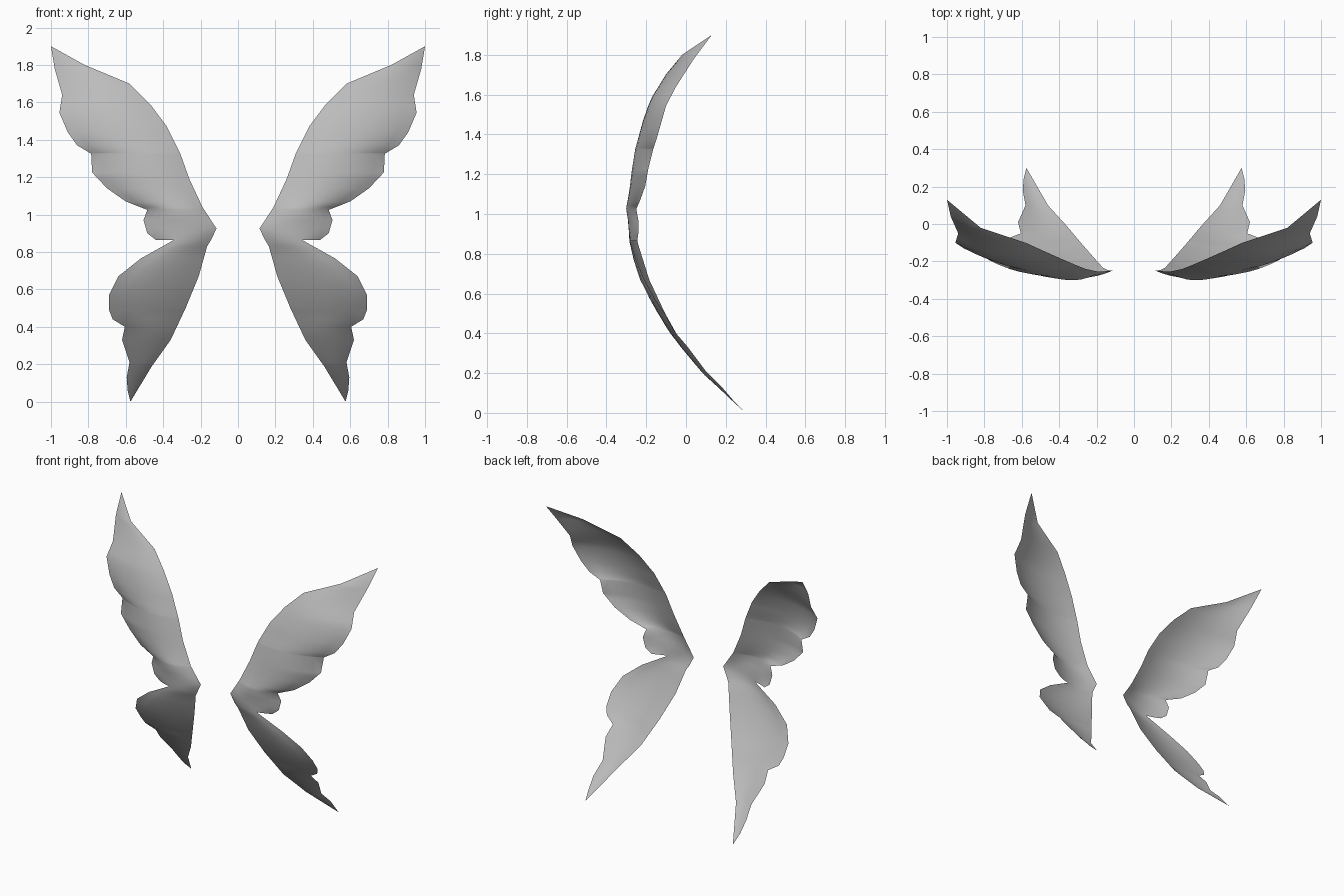
import bpy
import bmesh
from mathutils import Vector

default_cube = bpy.data.objects.get("Cube")
if default_cube:
    bpy.data.objects.remove(default_cube, do_unlink=True)

# One plain grey for the whole membrane
grey = bpy.data.materials.new("wing_grey")
grey.use_nodes = True
grey_colour = (0.5, 0.5, 0.5, 1)
grey.diffuse_color = grey_colour
grey.node_tree.nodes["Principled BSDF"].inputs["Base Color"].default_value = grey_colour

# Edge outlines as (height, sideways, depth), from top to bottom.
# The inner edge is smooth, the outer edge is scalloped.
# The bulge is (height, forward swell of the membrane).
forewing = dict(
    inner=[(1.9, 1, .13), (1.8, .82, -.02), (1.7, .58, -.1), (1.59, .47, -.15),
           (1.47, .38, -.19), (1.33, .31, -.22), (1.19, .26, -.24),
           (1.04, .19, -.255), (.925, .115, -.25), (.865, .144, -.245)],
    outer=[(1.9, 1, .13), (1.78, .98, .04), (1.64, .94, -.05), (1.545, .955, -.1),
           (1.44, .91, -.13), (1.37, .86, -.15), (1.325, .785, -.165),
           (1.225, .78, -.19), (1.14, .7, -.205), (1.07, .6, -.23),
           (1.025, .485, -.25), (.97, .505, -.24), (.9, .485, -.24), (.865, .44, -.245)],
    bulge=[(1.9, 0), (1.7, .03), (1.59, .05), (1.33, .06), (1.14, .055), (.865, .04)],
    columns=9)

hindwing = dict(
    inner=[(.865, .144, -.245), (.83, .165, -.235), (.67, .21, -.185),
           (.5, .28, -.105), (.33, .36, -.01), (.19, .46, .1), (0, .575, .3)],
    outer=[(.865, .341, -.281), (.765, .52, -.25), (.67, .64, -.21), (.57, .69, -.155),
           (.49, .69, -.1), (.44, .67, -.075), (.4, .605, -.05), (.33, .62, .01),
           (.21, .58, .1), (.13, .595, .18), (.06, .59, .24), (0, .575, .3)],
    bulge=[(.865, .018), (.7, .032), (.5, .035), (.33, .025), (.19, .015), (0, 0)],
    columns=6)


def sample(path, height):
    """Values of a descending path at a height, linearly interpolated."""
    for upper, lower in zip(path, path[1:]):
        if upper[0] >= height >= lower[0]:
            share = (upper[0] - height) / (upper[0] - lower[0])
            return Vector(upper).lerp(Vector(lower), share) if len(upper) > 2 \
                else upper[1] + (lower[1] - upper[1]) * share


def loft(bm, inner, outer, bulge, columns, side):
    """Span a curved membrane between the inner and outer edges."""
    heights = sorted({p[0] for p in inner + outer}, reverse=True)
    rows = []
    for height in heights:
        start, end = sample(inner, height), sample(outer, height)
        swell = sample(bulge, height)
        row = []
        for i in range(columns + 1):
            t = i / columns
            z, x, y = start.lerp(end, t)
            row.append(bm.verts.new((side * x, y - swell * 4 * t * (1 - t), z)))
        rows.append(row)
    for above, below in zip(rows, rows[1:]):
        for i in range(columns):
            bm.faces.new((above[i], below[i], below[i + 1], above[i + 1]))


def build_wing(name, side):
    bm = bmesh.new()
    loft(bm, side=side, **forewing)
    loft(bm, side=side, **hindwing)
    # Weld the seam between the two lobes and close the pointed tips
    bmesh.ops.remove_doubles(bm, verts=bm.verts, dist=0.002)
    if side < 0:
        bmesh.ops.reverse_faces(bm, faces=bm.faces)
    for face in bm.faces:
        face.smooth = True
    mesh = bpy.data.meshes.new(name)
    bm.to_mesh(mesh)
    bm.free()
    mesh.materials.append(grey)
    wing = bpy.data.objects.new(name, mesh)
    bpy.context.collection.objects.link(wing)


build_wing("left_wing", 1)
build_wing("right_wing", -1)
